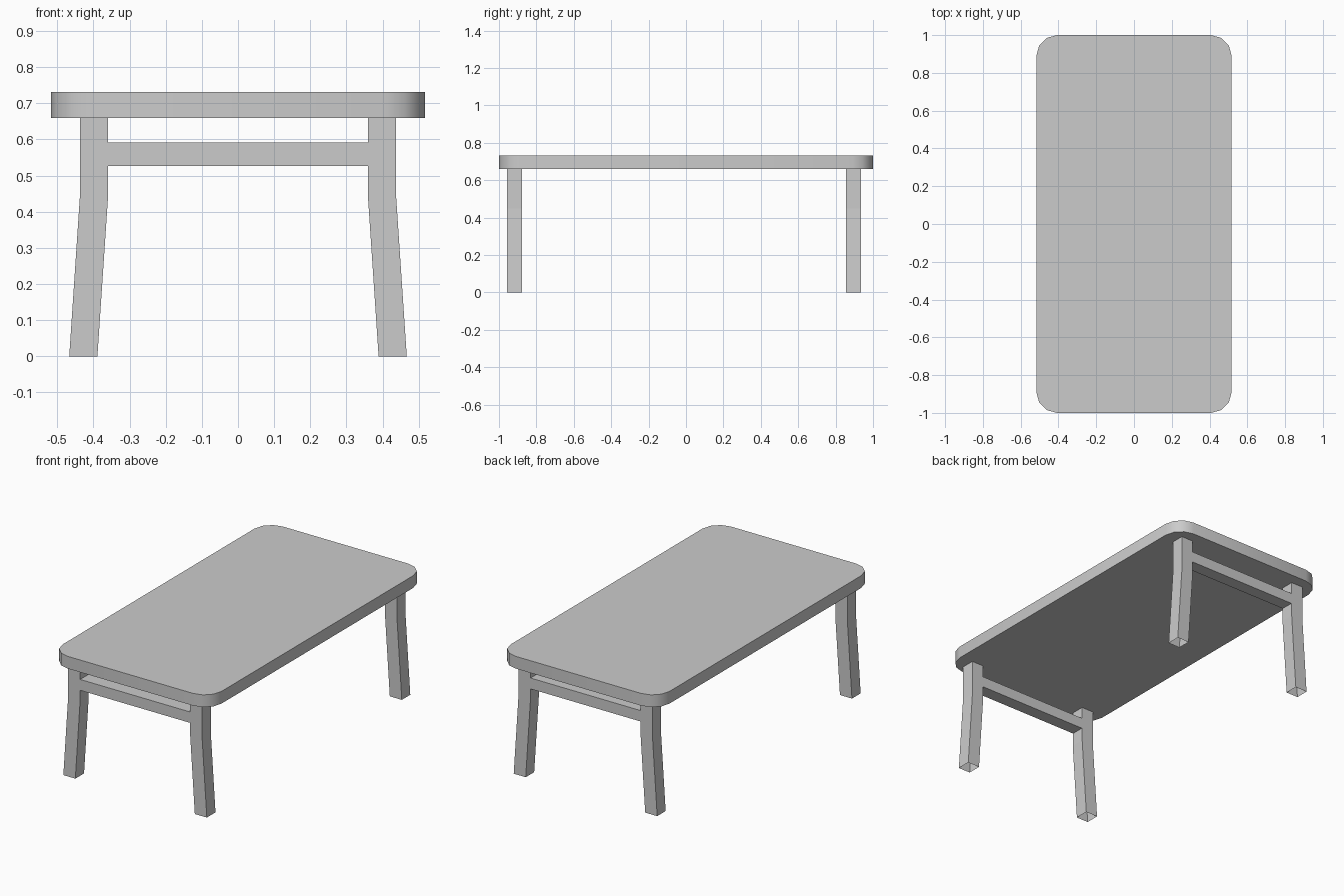
import bpy, bmesh, math

if "Cube" in bpy.data.objects:
    bpy.data.objects.remove(bpy.data.objects["Cube"])

TOP_Z, UNDER_Z = 0.731, 0.659


def add_object(name, bm):
    bmesh.ops.recalc_face_normals(bm, faces=bm.faces)
    mesh = bpy.data.meshes.new(name)
    bm.to_mesh(mesh)
    bm.free()
    obj = bpy.data.objects.new(name, mesh)
    bpy.context.collection.objects.link(obj)
    return obj


# Tabletop: rounded rectangle outline, extruded down
def tabletop(hx, hy, r, steps):
    bm = bmesh.new()
    verts = []
    for i, (sx, sy) in enumerate([(1, 1), (-1, 1), (-1, -1), (1, -1)]):
        for k in range(steps + 1):
            a = math.radians(90 * (i + k / steps))
            verts.append(bm.verts.new((sx * (hx - r) + r * math.cos(a),
                                       sy * (hy - r) + r * math.sin(a), UNDER_Z)))
    face = bm.faces.new(verts)
    ext = bmesh.ops.extrude_face_region(bm, geom=[face], use_keep_orig=True)
    for v in ext["geom"]:
        if isinstance(v, bmesh.types.BMVert):
            v.co.z = TOP_Z
    obj = add_object("tabletop", bm)
    bpy.context.view_layer.objects.active = obj
    obj.select_set(True)
    bpy.ops.object.shade_smooth_by_angle(angle=math.radians(40))
    obj.select_set(False)


# Leg: open square tube that splays outward below the bend
def leg(name, side, y0, y1):
    bm = bmesh.new()
    rings = []
    for z, x in [(0, 0.389), (0.45, 0.359), (UNDER_Z, 0.359)]:
        xi, xo = side * x, side * (x + 0.078)
        rings.append([bm.verts.new((px, py, z)) for px, py in
                      [(xi, y0), (xo, y0), (xo, y1), (xi, y1)]])
    for lo, hi in zip(rings, rings[1:]):
        for i in range(4):
            j = (i + 1) % 4
            bm.faces.new((lo[i], lo[j], hi[j], hi[i]))
    add_object(name, bm)


# Stretcher: bar joining the two legs at one end
def stretcher(name, y0, y1):
    bm = bmesh.new()
    bmesh.ops.create_cube(bm, size=1)
    for v in bm.verts:
        v.co = (v.co.x * 0.718, y0 if v.co.y < 0 else y1, 0.527 if v.co.z < 0 else 0.591)
    add_object(name, bm)


tabletop(0.517, 1.0, 0.11, 3)
for end, y0, y1 in [("front", -0.957, -0.876), ("back", 0.856, 0.935)]:
    leg(end + "_left_leg", -1, y0, y1)
    leg(end + "_right_leg", 1, y0, y1)
    stretcher(end + "_stretcher", y0 + 0.002, y1 - 0.002)
